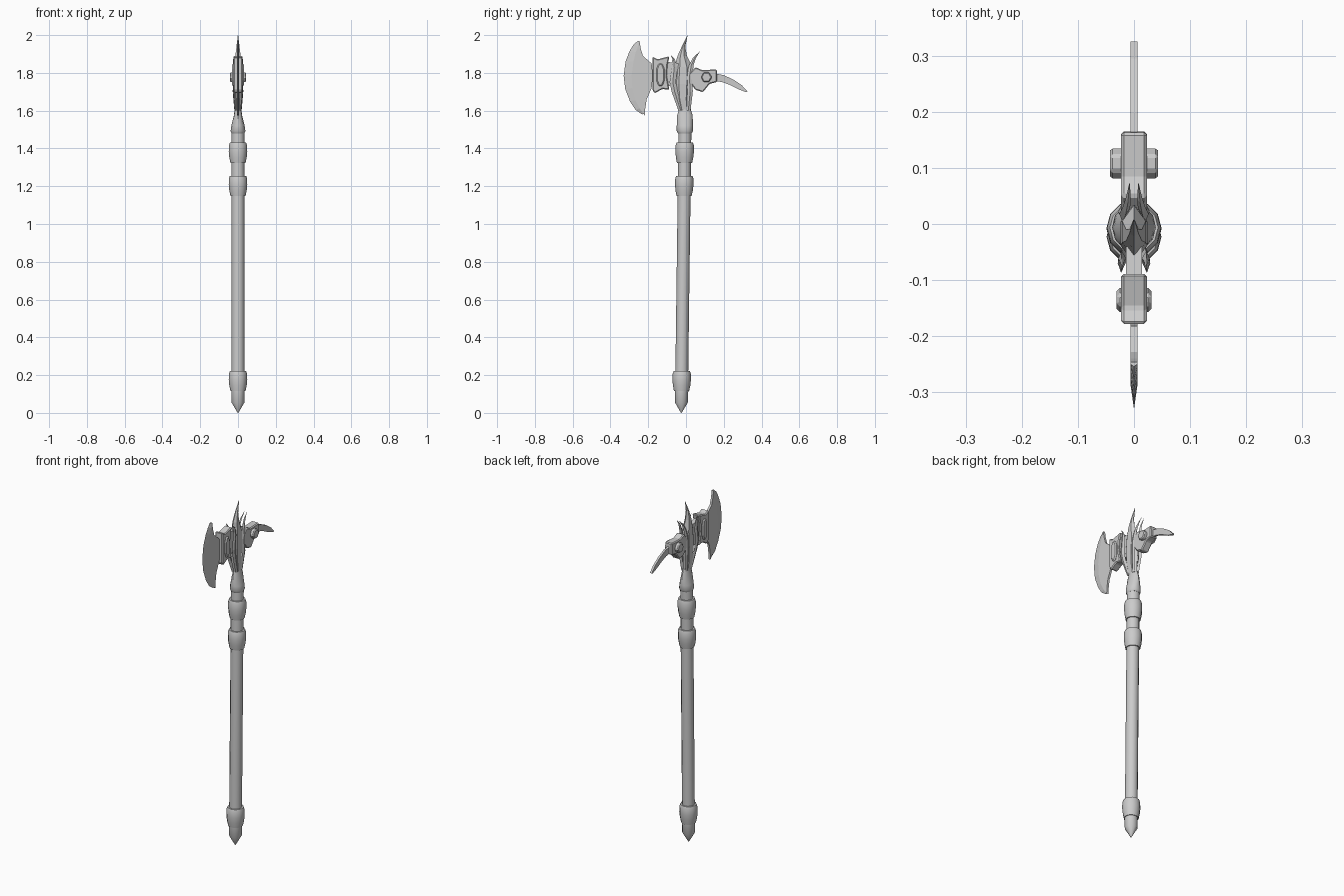
import bpy, bmesh, math

if "Cube" in bpy.data.objects:
    bpy.data.objects.remove(bpy.data.objects["Cube"])


def finish(name, bm, smooth=False, bevel=0):
    bmesh.ops.recalc_face_normals(bm, faces=bm.faces)
    me = bpy.data.meshes.new(name)
    bm.to_mesh(me)
    bm.free()
    ob = bpy.data.objects.new(name, me)
    bpy.context.collection.objects.link(ob)
    if bevel:
        m = ob.modifiers.new("bevel", 'BEVEL')
        m.width, m.segments = bevel, 1
    if smooth:
        bpy.ops.object.select_all(action='DESELECT')
        ob.select_set(True)
        bpy.context.view_layer.objects.active = ob
        bpy.ops.object.shade_smooth_by_angle(angle=math.radians(35))
    return ob


def loft(name, rings, **kw):
    """Skin a list of equal-length closed rings and cap the ends."""
    bm = bmesh.new()
    vs = [[bm.verts.new(p) for p in r] for r in rings]
    n = len(rings[0])
    for a, b in zip(vs, vs[1:]):
        for i in range(n):
            bm.faces.new((a[i], a[(i + 1) % n], b[(i + 1) % n], b[i]))
    bm.faces.new(vs[0])
    bm.faces.new(vs[-1])
    return finish(name, bm, **kw)


def lathe(name, profile, sides=12):
    """Turned part that follows the slight backward lean of the shaft."""
    rings = []
    for r, z in profile:
        yc = -0.025 + 0.013 * z
        rings.append([(r * math.cos(2 * math.pi * i / sides),
                       yc + r * math.sin(2 * math.pi * i / sides), z)
                      for i in range(sides)])
    return loft(name, rings, smooth=True)


def plate(name, outline, hx, bevel=0.0):
    """Side outline (y, z) extruded symmetrically along x."""
    return loft(name, [[(x, y, z) for y, z in outline] for x in (-hx, hx)], bevel=bevel)


def blade_ring(inner, mid, edge, hx):
    return [(hx, *inner), (hx, *mid), (0, *edge), (-hx, *mid), (-hx, *inner)]


# Shaft and its turned fittings
lathe("shaft", [(.034, .1), (.034, 1.5)])
lathe("pommel", [(.002, 0), (.034, .055), (.036, .13)])
for name, z0, z1 in (("bottom_collar", .115, .222), ("lower_collar", 1.148, 1.255),
                     ("upper_collar", 1.322, 1.432)):
    lathe(name, [(.040, z0), (.046, z0 + .03), (.049, z0 + .06),
                 (.048, z1 - .015), (.043, z1)])

# Socket between shaft and head, flattening towards the top
rings = []
for z, rx, ry in ((1.48, .034, .036), (1.492, .039, .043), (1.52, .035, .043),
                  (1.575, .022, .041), (1.61, .017, .030)):
    rings.append([(rx * math.cos(a), -.006 + ry * math.sin(a), z)
                  for a in (2 * math.pi * i / 12 for i in range(12))])
loft("head_socket", rings, smooth=True)

# Central spike: six-sided sections that curve to the top point
rings = []
for z, y0, y1, hx in ((1.59, -.038, .026, .016), (1.66, -.058, .026, .021),
                      (1.74, -.07, .036, .024), (1.83, -.062, .034, .021),
                      (1.89, -.045, .005, .014), (1.94, -.022, -.004, .008),
                      (2.0, .007, .009, .001)):
    w = y1 - y0
    a, b = y0 + .3 * w, y0 + .7 * w
    rings.append([(0, y0, z), (hx, a, z), (hx, b, z), (0, y1, z), (-hx, b, z), (-hx, a, z)])
loft("central_spike", rings)

# Paired horn plates layered over the spike
for s, side in ((1, "right"), (-1, "left")):
    for name, path in (
        ("rear_horn", ((.013, .012, 1.60, .012), (.022, .022, 1.70, .014),
                       (.020, .018, 1.78, .016), (.015, .028, 1.84, .012),
                       (.011, .045, 1.88, .008), (.008, .072, 1.912, .001))),
        ("front_horn", ((.012, -.028, 1.60, .012), (.020, -.06, 1.70, .016),
                        (.023, -.070, 1.75, .017), (.022, -.062, 1.83, .015),
                        (.022, -.066, 1.875, .006), (.021, -.08, 1.892, .001)))):
        loft(f"{name}_{side}", [[(s * (x + .006 * min(1, h / .012)), y, z), (s * x, y + h, z),
                                 (s * (x - .008 * min(1, h / .012)), y, z), (s * x, y - h, z)]
                                for x, y, z, h in path])

# Axe blade with a bevelled cutting edge
rows = (((-.218, 1.575), (-.224, 1.583), (-.232, 1.580)),
        ((-.216, 1.61), (-.245, 1.612), (-.268, 1.605)),
        ((-.208, 1.66), (-.268, 1.655), (-.297, 1.65)),
        ((-.182, 1.72), (-.284, 1.72), (-.322, 1.715)),
        ((-.175, 1.785), (-.288, 1.785), (-.330, 1.785)),
        ((-.182, 1.85), (-.278, 1.86), (-.320, 1.86)),
        ((-.228, 1.89), (-.266, 1.91), (-.299, 1.915)),
        ((-.240, 1.93), (-.254, 1.94), (-.278, 1.95)),
        ((-.246, 1.968), (-.250, 1.968), (-.254, 1.97)))
loft("axe_blade", [blade_ring(*r, .006) for r in rows])

# Waisted block that holds the blade, with a raised boss through it
plate("blade_mount", [(-.178, 1.885), (-.15, 1.872), (-.088, 1.888), (-.098, 1.84),
                      (-.102, 1.785), (-.088, 1.71), (-.125, 1.715), (-.165, 1.692),
                      (-.178, 1.71)], .023, .005)
plate("blade_mount_boss", [(-.157, 1.76), (-.145, 1.73), (-.125, 1.73), (-.114, 1.76),
                           (-.114, 1.82), (-.125, 1.85), (-.145, 1.85), (-.157, 1.82)],
      .031, .006)
plate("blade_tang", [(-.11, 1.86), (-.04, 1.85), (-.04, 1.72), (-.11, 1.735)], .014)

# Block and boss on the pick side
plate("pick_mount", [(.02, 1.80), (.05, 1.83), (.085, 1.815), (.163, 1.818), (.165, 1.752),
                     (.125, 1.742), (.09, 1.698), (.05, 1.71), (.02, 1.75)], .023, .005)
plate("pick_mount_boss", [(.108 + .029 * math.cos(math.pi * i / 3),
                           1.777 + .03 * math.sin(math.pi * i / 3)) for i in range(6)],
      .043, .005)

# Curved pick
plate("pick", [(.15, 1.798), (.20, 1.788), (.25, 1.765), (.295, 1.735), (.325, 1.702),
               (.318, 1.698), (.28, 1.712), (.23, 1.737), (.19, 1.752), (.15, 1.757)], .006)
